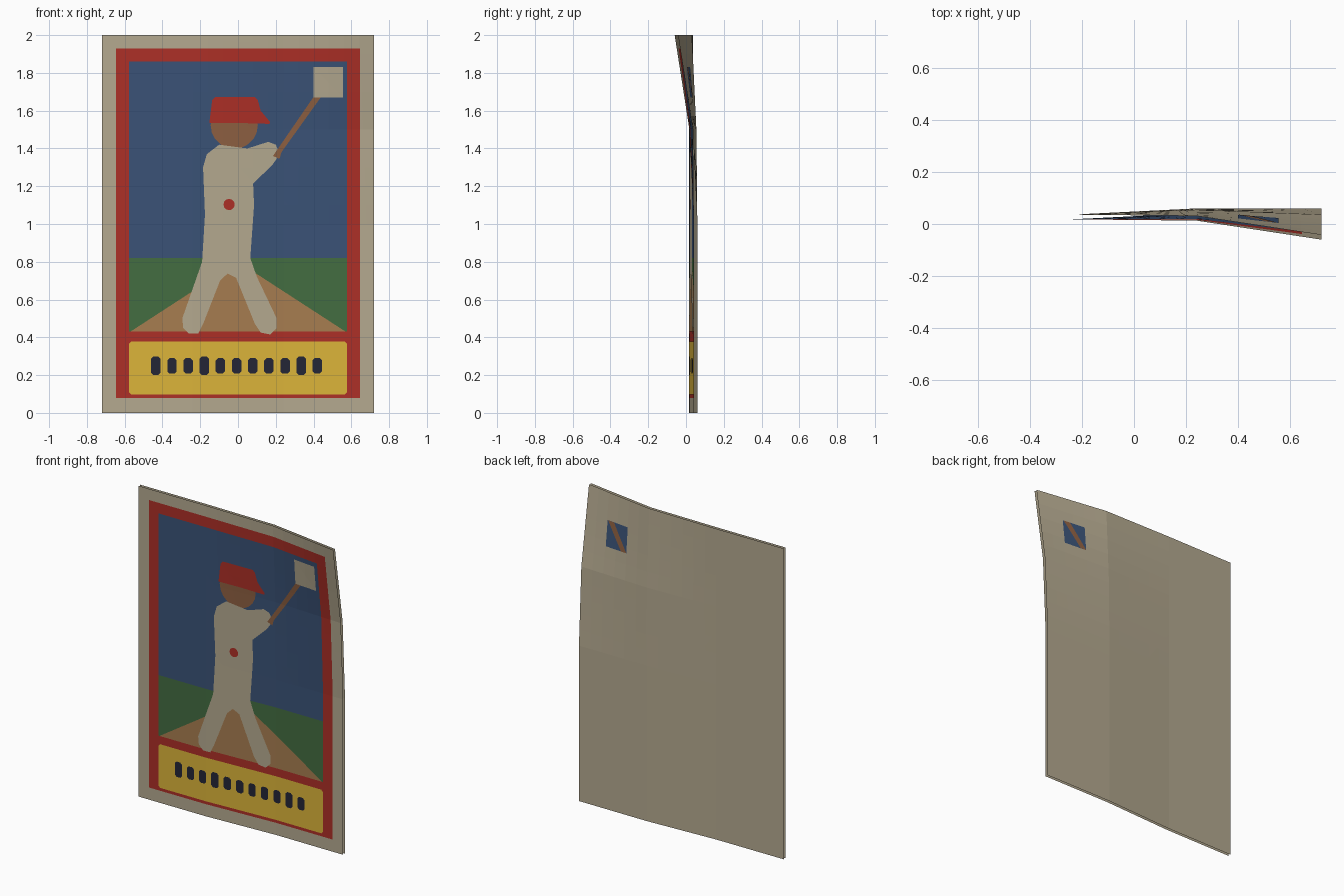
import bpy, bmesh, math

if "Cube" in bpy.data.objects:
    bpy.data.objects.remove(bpy.data.objects["Cube"])

COLOURS = {
    "cream": (0.46, 0.40, 0.28), "red": (0.42, 0.029, 0.02),
    "sky_blue": (0.043, 0.086, 0.185), "grass_green": (0.056, 0.153, 0.053),
    "dirt_tan": (0.39, 0.206, 0.081), "skin_brown": (0.27, 0.116, 0.053),
    "yellow": (0.72, 0.46, 0.042), "ink": (0.017, 0.019, 0.037),
}
MATS = {}
for key, rgb in COLOURS.items():
    MATS[key] = bpy.data.materials.new(key)
    MATS[key].diffuse_color = (*rgb, 1)

# Depth of the curled front sheet at the crease crossings
XS = (-0.72, -0.24, 0.24, 0.72)
ZS = (0.0, 1.0, 1.5, 2.0)
DEPTH = ((0.016, 0.018, 0.042, 0.042),
         (0.016, 0.018, 0.042, 0.042),
         (0.016, 0.018, 0.037, 0.018),
         (0.016, 0.018, 0.013, -0.06))
THICK = 0.018
STEP = 0.0009


def cell(v, marks):
    i = 0
    while i < len(marks) - 2 and v > marks[i + 1]:
        i += 1
    return i, (v - marks[i]) / (marks[i + 1] - marks[i])


def curl(x, z):
    i, u = cell(x, XS)
    j, w = cell(z, ZS)
    low = DEPTH[j][i] * (1 - u) + DEPTH[j][i + 1] * u
    high = DEPTH[j + 1][i] * (1 - u) + DEPTH[j + 1][i + 1] * u
    return low * (1 - w) + high * w


def sheet(name, polys, colour, layer=0, back=False):
    """Flat shapes in x,z, cut along the creases and curled like the card."""
    bm = bmesh.new()
    for pts in polys:
        f = bm.faces.new([bm.verts.new((x, 0, z)) for x, z in pts])
        f.normal_update()
        if (f.normal.y > 0) != back:
            f.normal_flip()
    bmesh.ops.triangulate(bm, faces=bm.faces[:])
    cuts = [((-0.24 + 0.08 * k, 0, 0), (1, 0, 0)) for k in range(12)]
    cuts += [((0, 0, 1 + 0.1 * k), (0, 0, 1)) for k in range(10)]
    for co, no in cuts:
        bmesh.ops.bisect_plane(bm, geom=bm.verts[:] + bm.edges[:] + bm.faces[:],
                               plane_co=co, plane_no=no, dist=1e-5)
    for v in bm.verts:
        y = curl(v.co.x, v.co.z)
        v.co.y = y + THICK + layer * STEP if back else y - layer * STEP
    me = bpy.data.meshes.new(name)
    bm.to_mesh(me)
    bm.free()
    me.materials.append(MATS[colour])
    ob = bpy.data.objects.new(name, me)
    bpy.context.collection.objects.link(ob)


def rect(x0, x1, z0, z1, c=0.0):
    if not c:
        return [(x0, z0), (x1, z0), (x1, z1), (x0, z1)]
    return [(x0 + c, z0), (x1 - c, z0), (x1, z0 + c), (x1, z1 - c),
            (x1 - c, z1), (x0 + c, z1), (x0, z1 - c), (x0, z0 + c)]


def ring(x, z0, z1, ix, iz0, iz1):
    return [rect(-x, x, z0, iz0), rect(-x, x, iz1, z1),
            rect(-x, -ix, iz0, iz1), rect(ix, x, iz0, iz1)]


def disc(cx, cz, r, n=20):
    return [(cx + r * math.cos(2 * math.pi * k / n),
             cz + r * math.sin(2 * math.pi * k / n)) for k in range(n)]


# Card: back sheet, cream border, red frame
sheet("card_back", [rect(-0.72, 0.72, 0, 2)], "cream", back=True)
sheet("card_border", ring(0.72, 0, 2, 0.645, 0.078, 1.928), "cream")
sheet("red_frame", ring(0.645, 0.078, 1.928, 0.576, 0.43, 1.86), "red")

# Picture background
sheet("sky", [rect(-0.576, 0.576, 0.82, 1.86)], "sky_blue")
sheet("grass", [rect(-0.576, 0.576, 0.43, 0.82)], "grass_green")
sheet("dirt", [[(-0.57, 0.43), (0.57, 0.43), (0, 0.80)]], "dirt_tan", 1)

# Caption plate with plain dark blocks
sheet("caption_plate", [rect(-0.578, 0.576, 0.097, 0.378, 0.012)], "yellow", 1)
blocks = []
for k in range(11):
    x, tall = -0.435 + 0.0855 * k, 0.048 if k in (0, 3, 9) else 0.04
    blocks.append(rect(x - 0.025, x + 0.025, 0.248 - tall, 0.25 + tall, 0.012))
sheet("caption_blocks", blocks, "ink", 2)

# Player
body = [(-0.19, 0.80), (-0.295, 0.50), (-0.29, 0.45), (-0.26, 0.42), (-0.21, 0.42),
        (-0.185, 0.47), (-0.095, 0.70), (-0.055, 0.738), (-0.01, 0.715), (0.09, 0.47),
        (0.12, 0.425), (0.17, 0.415), (0.205, 0.45), (0.205, 0.50), (0.10, 0.72),
        (0.065, 0.82), (0.085, 1.10), (0.08, 1.215), (0.18, 1.31), (0.222, 1.37),
        (0.20, 1.42), (0.16, 1.435), (0.05, 1.40), (-0.10, 1.42), (-0.165, 1.37),
        (-0.185, 1.30), (-0.175, 1.05)]
sheet("player_head", [disc(-0.02, 1.523, 0.125)], "skin_brown", 1)
sheet("player_uniform", [body], "cream", 2)
sheet("player_cap", [[(-0.152, 1.535), (0.0, 1.535), (0.167, 1.53), (0.17, 1.54),
                      (0.12, 1.60), (0.105, 1.655), (0.09, 1.672), (-0.12, 1.672),
                      (-0.137, 1.655)]], "red", 3)
sheet("player_arm", [[(0.185, 1.36), (0.22, 1.345), (0.23, 1.38),
                      (0.445, 1.68), (0.405, 1.68)]], "skin_brown", 3)
sheet("shirt_dot", [disc(-0.047, 1.103, 0.03, 12)], "red", 3)

# Square patch: cream in front, picture colours showing at the back
sheet("square_patch_front", [rect(0.40, 0.555, 1.67, 1.832)], "cream", 4)
sheet("square_patch_back", [rect(0.40, 0.555, 1.67, 1.832)], "sky_blue", 1, True)
sheet("patch_back_stripe", [[(0.40, 1.67), (0.44, 1.67), (0.55, 1.832),
                             (0.505, 1.832)]], "skin_brown", 2, True)

for m in bpy.data.materials:
    if m.users and not m.is_grease_pencil:
        m.use_nodes = True
        m.node_tree.nodes["Principled BSDF"].inputs["Base Color"].default_value = m.diffuse_color
